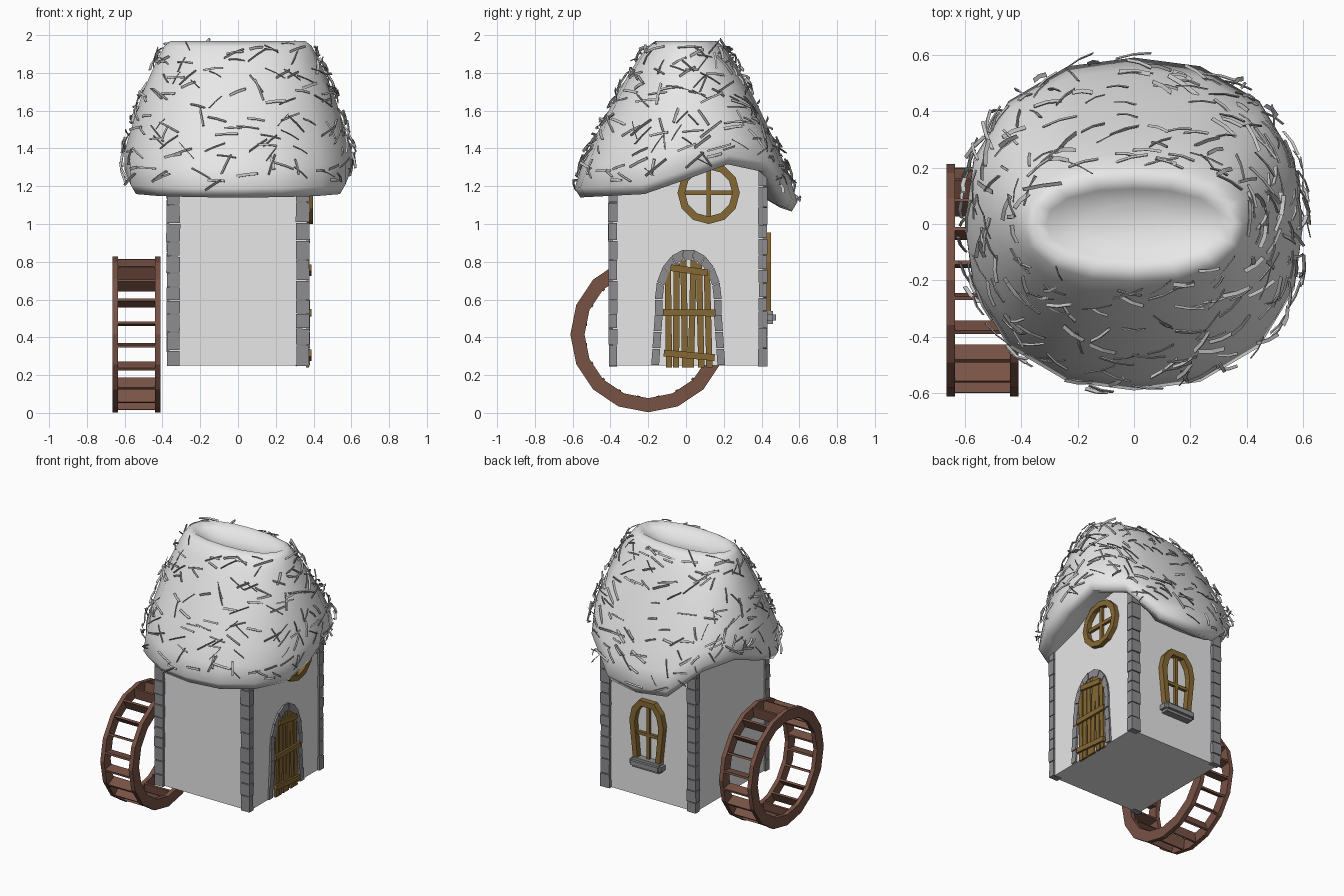
import bpy, bmesh, math, random
from math import sin, cos, pi, tau
from mathutils import Vector, Matrix

random.seed(7)
if "Cube" in bpy.data.objects:
    bpy.data.objects.remove(bpy.data.objects["Cube"], do_unlink=True)


def material(name, r, g, b):
    m = bpy.data.materials.new(name)
    m.use_nodes = True
    m.diffuse_color = (r, g, b, 1)
    m.node_tree.nodes["Principled BSDF"].inputs["Base Color"].default_value = (r, g, b, 1)
    return m


PLASTER = material("pale plaster", .8, .8, .8)
THATCH = material("pale thatch", .8, .8, .8)
STRAW = material("straw grey", .55, .55, .55)
STONE = material("grey stone", .27, .27, .285)
OAK = material("golden oak", .24, .14, .035)
WHEELWOOD = material("reddish wood", .19, .085, .06)


def finish(name, bm, mat, smooth=False):
    bmesh.ops.recalc_face_normals(bm, faces=bm.faces)
    me = bpy.data.meshes.new(name)
    bm.to_mesh(me)
    bm.free()
    me.materials.append(mat)
    ob = bpy.data.objects.new(name, me)
    bpy.context.collection.objects.link(ob)
    for p in me.polygons:
        p.use_smooth = smooth
    return ob


def box(bm, centre, size, angle=0, axis='X'):
    mat = Matrix.Translation(centre) @ Matrix.Rotation(angle, 4, axis) @ Matrix.Diagonal((*size, 1))
    return bmesh.ops.create_cube(bm, size=1, matrix=mat)["verts"]


def bridge(bm, a, b):
    """Quads between two closed loops of vertices."""
    for i in range(len(a)):
        j = (i + 1) % len(a)
        bm.faces.new((a[i], a[j], b[j], b[i]))


def prism(bm, pts, place, d0, d1):
    """Extrude a 2D outline between two depths."""
    a, b = [[bm.verts.new(place(p, d)) for p in pts] for d in (d0, d1)]
    bridge(bm, a, b)
    bm.faces.new(a)
    bm.faces.new(b)


def frame(bm, outer, inner, place, d0, d1):
    """Closed rectangular-section band between two outlines."""
    loops = [[bm.verts.new(place(p, d)) for p in pts]
             for pts, d in ((outer, d0), (outer, d1), (inner, d1), (inner, d0))]
    for i in range(4):
        bridge(bm, loops[i], loops[(i + 1) % 4])


def circle(cu, cv, r, n):
    return [(cu + r * cos(tau * i / n), cv + r * sin(tau * i / n)) for i in range(n)]


def on_x(p, d):
    return (d, p[0], p[1])


def on_y(p, d):
    return (p[0], d, p[1])


def interp(table, t):
    for lo, hi in zip(table, table[1:]):
        if t <= hi[0]:
            k = max(0, (t - lo[0]) / (hi[0] - lo[0]))
            return Vector(lo[1:]).lerp(Vector(hi[1:]), k) if len(lo) > 2 else lo[1] + k * (hi[1] - lo[1])
    return Vector(table[-1][1:]) if len(lo) > 2 else table[-1][1]


# Walls, higher at the back
bm = bmesh.new()
for v in box(bm, (0, .01, .75), (.73, .8, 1)):
    if v.co.z > 1:
        v.co.z = 1.4 if v.co.y > 0 else 1.25
finish("walls", bm, PLASTER)

# Stacked corner stones
bm = bmesh.new()
for sx in (-1, 1):
    for y, top in ((-.387, 1.24), (.407, 1.4)):
        z = .245
        while z < top:
            h = min(random.uniform(.07, .115), top - z + .01)
            j = random.uniform(-.004, .004)
            box(bm, (sx * .343, y, z + h / 2), (.07 + j, .046 + j, h - .005), j * 6, 'Y')
            z += h
finish("corner_stones", bm, STONE)

# Thatched roof: rings fitted between a wavy eave and an oval crown
EAVE = [(-.6, 1.14), (-.2, 1.16), (.2, 1.31), (.36, 1.34), (.43, 1.29), (.5, 1.12), (.6, 1.06)]
RADII = [(0, .6, .59), (.15, .6, .55), (.3, .57, .5), (.6, .505, .38), (.85, .43, .27),
         (.96, .39, .205), (1, .355, .16)]
CROWN = 1.97
SIDES = 16


def around(t, rx, ry):
    k = (abs(cos(t)) ** 2.3 + abs(sin(t)) ** 2.3) ** (-1 / 2.3)
    return rx * k * cos(t), ry * k * sin(t)


def eave(t):
    return interp(EAVE, around(t, .6, .59)[1])


def roof_point(t, f):
    rx, ry = interp(RADII, f)
    base = eave(t) + .05
    return Vector((*around(t, rx, ry), base + (CROWN - base) * f))


bm = bmesh.new()
angles = [tau * i / SIDES for i in range(SIDES)]
rings = [[(*around(t, .36, .38), eave(t) + .09) for t in angles],
         [(*around(t, .5, .5), eave(t) + .02) for t in angles],
         [(*around(t, .57, .56), eave(t)) for t in angles]]
rings += [[roof_point(t, f) for t in angles] for f in (0, .15, .3, .45, .6, .75, .88, .96, 1)]
rings += [[(*around(t, .31, .125), CROWN - .03) for t in angles],
          [(*around(t, .18, .07), CROWN - .065) for t in angles]]
loops = [[bm.verts.new(p) for p in ring] for ring in rings]
for a, b in zip(loops, loops[1:]):
    bridge(bm, a, b)
bm.faces.new(loops[0])
bm.faces.new(loops[-1])
finish("thatched_roof", bm, THATCH, True)

# Loose bent straws lying on the roof
bm = bmesh.new()
for _ in range(300):
    t, f = random.uniform(0, tau), random.uniform(.02, 1) ** 1.15 * .97
    p = roof_point(t, f)
    du = (roof_point(t + .05, f) - p).normalized()
    dv = (roof_point(t, min(1, f + .03)) - p).normalized()
    n = du.cross(dv).normalized()
    a = random.gauss(0, .7)
    along = du * cos(a) + dv * sin(a) + n * random.uniform(-.3, .3)
    side = n.cross(along).normalized()
    side = (side * cos(a * 2) + n * sin(a * 2)) * random.uniform(.004, .008)
    length = random.uniform(.035, .065)
    rows = []
    for k in (-1, 0, 1):
        c = p + along * k * length + n * (.012 + .006 * (k == 0))
        thick = n.cross(side).normalized() * .0015 + along.cross(side).normalized() * .002
        rows.append([bm.verts.new(c + s * side + u * thick) for s, u in ((1, 1), (1, -1), (-1, -1), (-1, 1))])
    for a, b in zip(rows, rows[1:]):
        bridge(bm, a, b)
    bm.faces.new(rows[0])
    bm.faces.new(rows[-1])
finish("straws", bm, STRAW)

# Stone door arch
DOOR_Y = .012
inner, outer = [], []
for z in (.25, .34, .43, .52):
    lean = (.52 - z) * .07
    inner.append((.135 + lean, z))
    outer.append((.178 + lean, z))
for i in range(10):
    a = pi * i / 9
    inner.append((.135 * cos(a), .6 + .215 * sin(a)))
    outer.append((.178 * cos(a), .6 + .268 * sin(a)))
inner += [(-u, v) for u, v in inner[3::-1]]
outer += [(-u, v) for u, v in outer[3::-1]]
bm = bmesh.new()
for i in range(len(inner) - 1):
    block = [inner[i], outer[i], outer[i + 1], inner[i + 1]]
    cu, cv = sum(p[0] for p in block) / 4, sum(p[1] for p in block) / 4
    block = [(DOOR_Y + cu + (u - cu) * .96, cv + (v - cv) * .95) for u, v in block]
    prism(bm, block, on_x, .34, .378 + random.uniform(-.004, .004))
finish("door_arch", bm, STONE)

# Door planks and tilted crossbars
bm = bmesh.new()
for i in range(6):
    u = (i - 2.5) / 2.5
    top = .81 - .05 * u * u
    box(bm, (.368, DOOR_Y + .105 * u, (.24 + top) / 2), (.016, .033, top - .24), random.uniform(-.03, .03))
for z, width, tilt in ((.305, .27, -.09), (.53, .28, -.01), (.755, .2, -.14)):
    box(bm, (.38, DOOR_Y + .005, z), (.02, width, .035), tilt)
finish("door", bm, OAK)

# Round window over the door
bm = bmesh.new()
frame(bm, circle(.12, 1.165, .165, 12), circle(.12, 1.165, .125, 12), on_x, .355, .398)
for size in ((.02, .26, .025), (.02, .025, .26)):
    box(bm, (.374, .12, 1.165), size)
finish("round_window", bm, OAK)

# Arched back window
half_out = [(.105, .52), (.135, .8), (.115, .89), (.06, .955)]
half_in = [(.07, .53), (.095, .79), (.08, .86), (.045, .915)]
outline, opening = [h + [(-u, v) for u, v in reversed(h)] for h in (half_out, half_in)]
bm = bmesh.new()
frame(bm, outline, opening, on_y, .4, .45)
box(bm, (0, .422, .73), (.022, .02, .4))
box(bm, (0, .422, .71), (.18, .02, .022))
finish("back_window", bm, OAK)

# Rounded window sill
bm = bmesh.new()
box(bm, (0, .435, .505), (.25, .085, .07))
bmesh.ops.bevel(bm, geom=bm.edges[:], offset=.018, segments=2, affect='EDGES')
finish("window_sill", bm, STONE)

# Water wheel: two rims joined by radial paddles
HUB_Y, HUB_Z = -.2, .415
bm = bmesh.new()
for x in (-.665, -.44):
    frame(bm, circle(HUB_Y, HUB_Z, .412, 16), circle(HUB_Y, HUB_Z, .337, 16), on_x, x, x + .03)
finish("wheel_rims", bm, WHEELWOOD)
bm = bmesh.new()
for i in range(20):
    a = tau * (i + .5) / 20
    box(bm, (-.538, HUB_Y + .366 * cos(a), HUB_Z + .366 * sin(a)), (.2, .075, .014), a)
finish("wheel_paddles", bm, WHEELWOOD)
